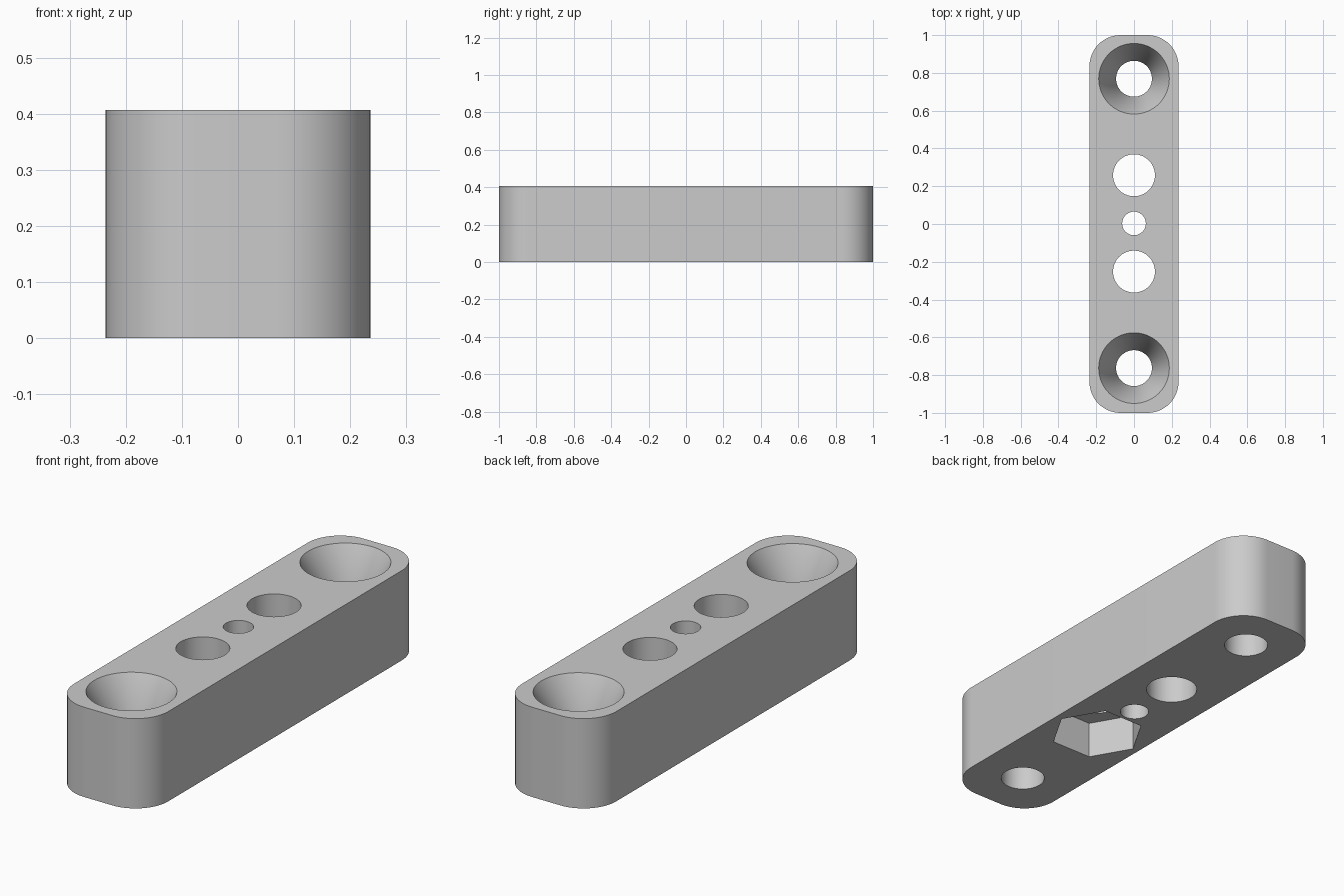
import bpy
import bmesh
from math import cos, sin, pi, radians

if "Cube" in bpy.data.objects:
    bpy.data.objects.remove(bpy.data.objects["Cube"], do_unlink=True)

HALF_X, HALF_Y, HEIGHT, CORNER = 0.236, 1.0, 0.407, 0.165
MID = 0.003            # centre of the hole row
SINK_DEPTH = 0.18
NUT_DEPTH = 0.17


def new_object(name, bm):
    bmesh.ops.recalc_face_normals(bm, faces=bm.faces)
    mesh = bpy.data.meshes.new(name)
    bm.to_mesh(mesh)
    bm.free()
    obj = bpy.data.objects.new(name, mesh)
    bpy.context.collection.objects.link(obj)
    return obj


def turned_cutter(name, y, profile, sides=64):
    """Stack of rings (radius, z) closed at both ends."""
    bm = bmesh.new()
    rings = [[bm.verts.new((r * cos(2 * pi * i / sides), y + r * sin(2 * pi * i / sides), z))
              for i in range(sides)] for r, z in profile]
    for low, high in zip(rings, rings[1:]):
        for i in range(sides):
            j = (i + 1) % sides
            bm.faces.new((low[i], low[j], high[j], high[i]))
    bm.faces.new(rings[0][::-1])
    bm.faces.new(rings[-1])
    return new_object(name, bm)


# Bar with rounded upright corners
bm = bmesh.new()
outline = []
for k, (sx, sy) in enumerate([(1, 1), (-1, 1), (-1, -1), (1, -1)]):
    for i in range(17):
        a = (k + i / 16) * pi / 2
        outline.append(bm.verts.new((sx * (HALF_X - CORNER) + CORNER * cos(a),
                                     sy * (HALF_Y - CORNER) + CORNER * sin(a), 0)))
base = bm.faces.new(outline)
top = bmesh.ops.extrude_face_region(bm, geom=[base])["geom"]
bmesh.ops.translate(bm, vec=(0, 0, HEIGHT),
                    verts=[v for v in top if isinstance(v, bmesh.types.BMVert)])
bar = new_object("mounting_bar", bm)

# Cutters: countersunk end holes, middle holes, hexagonal nut pocket
LOW, HIGH = -0.1, HEIGHT + 0.1
cutters = []
for side, label in ((1, "back"), (-1, "front")):
    cutters.append(turned_cutter(label + "_screw_cutter", MID + side * 0.766,
                                 [(0.095, LOW), (0.095, HEIGHT - SINK_DEPTH),
                                  (0.187, HEIGHT), (0.187, HIGH)]))
    cutters.append(turned_cutter(label + "_bolt_cutter", MID + side * 0.255,
                                 [(0.111, LOW), (0.111, HIGH)]))
cutters.append(turned_cutter("centre_hole_cutter", MID, [(0.0625, LOW), (0.0625, HIGH)]))
cutters.append(turned_cutter("nut_pocket_cutter", MID - 0.255,
                             [(0.205, LOW), (0.205, NUT_DEPTH)], sides=6))

bpy.ops.object.select_all(action='DESELECT')
bpy.context.view_layer.objects.active = bar
bar.select_set(True)
for cutter in cutters:
    cutter.hide_render = True
    mod = bar.modifiers.new(cutter.name, 'BOOLEAN')
    mod.operation = 'DIFFERENCE'
    mod.solver = 'EXACT'
    mod.object = cutter
    bpy.ops.object.modifier_apply(modifier=mod.name)
for cutter in cutters:
    bpy.data.objects.remove(cutter, do_unlink=True)

# Plain grey finish
grey = bpy.data.materials.new("plain_grey")
grey.use_nodes = True
colour = (0.6, 0.6, 0.6, 1)
grey.diffuse_color = colour
grey.node_tree.nodes["Principled BSDF"].inputs["Base Color"].default_value = colour
bar.data.materials.clear()
bar.data.materials.append(grey)

bpy.ops.object.shade_smooth_by_angle(angle=radians(30))
